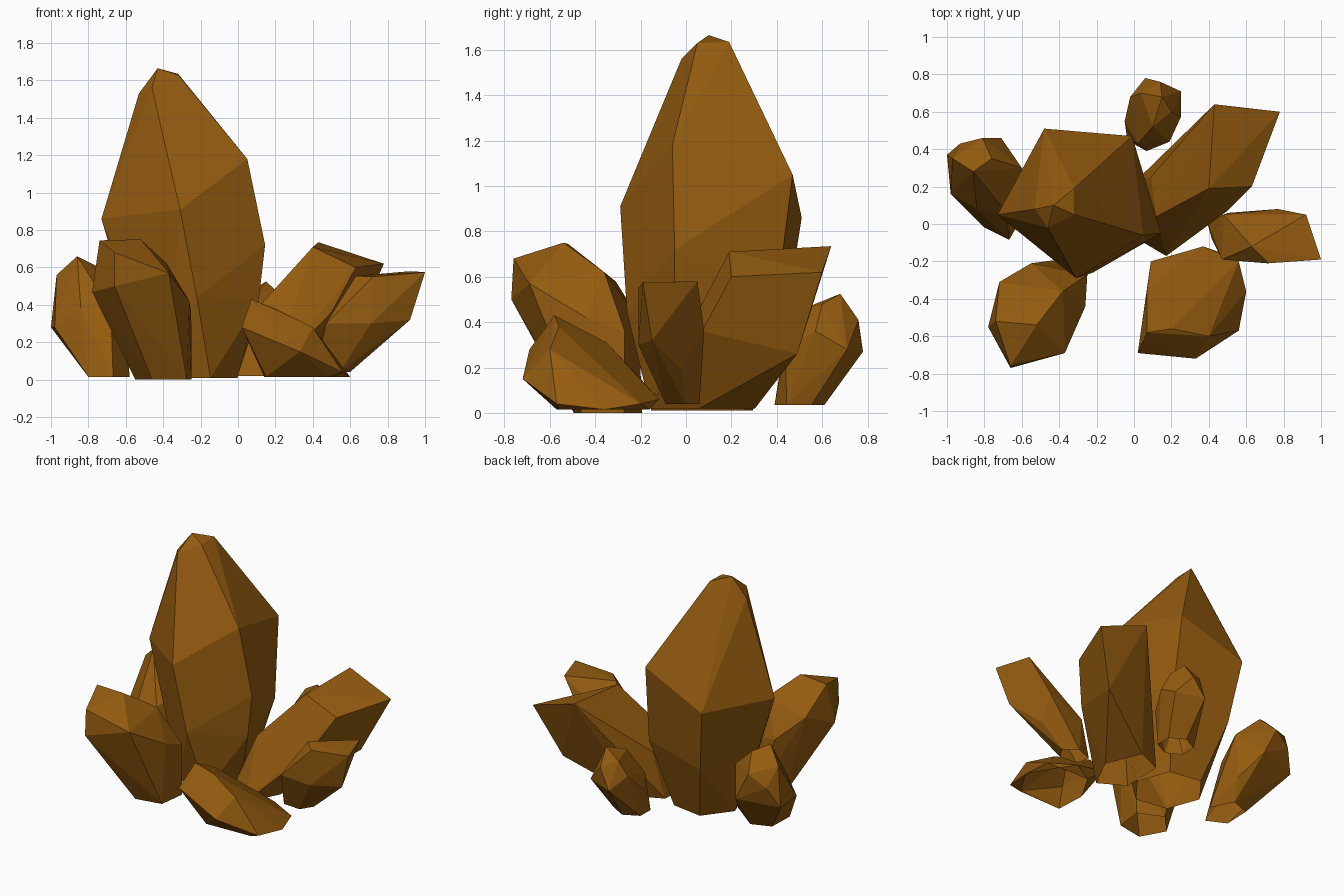
import bpy, bmesh, math

amber = bpy.data.materials.new("amber brown")
amber.diffuse_color = (0.30, 0.107, 0.005, 1)


def foot_ring(x, y, z, rx, ry, sides=5, turn=0.3):
    """Small polygon on which a crystal stands."""
    return [(x + rx * math.cos(turn + i * math.tau / sides),
             y + ry * math.sin(turn + i * math.tau / sides), z) for i in range(sides)]


def crystal(name, foot, girdle, tip):
    """Flat-faced crystal: hull around its foot, widest corners and tip corners."""
    bm = bmesh.new()
    for p in foot_ring(*foot) + girdle + tip:
        bm.verts.new(p)
    hull = bmesh.ops.convex_hull(bm, input=bm.verts)
    loose = set(hull["geom_interior"] + hull["geom_unused"])
    bmesh.ops.delete(bm, geom=[g for g in loose if isinstance(g, bmesh.types.BMVert)],
                     context="VERTS")
    bmesh.ops.dissolve_limit(bm, angle_limit=math.radians(3), verts=bm.verts, edges=bm.edges)
    bmesh.ops.recalc_face_normals(bm, faces=bm.faces)
    # The crystals are open underneath
    under = [f for f in bm.faces
             if f.normal.z < -0.97 and f.calc_center_median().z < foot[2] + 0.02]
    bmesh.ops.delete(bm, geom=under, context="FACES")
    mesh = bpy.data.meshes.new(name)
    bm.to_mesh(mesh)
    bm.free()
    mesh.materials.append(amber)
    bpy.context.collection.objects.link(bpy.data.objects.new(name, mesh))


# Tall central crystal
crystal("main_crystal", (-0.23, 0.07, 0.01, 0.23, 0.24, 6, -1.2),
        [(-0.73, 0.05, 0.86), (-0.48, 0.51, 0.86), (-0.01, 0.47, 1.05),
         (0.05, -0.06, 1.18), (0.145, -0.05, 0.72), (-0.31, -0.29, 0.91),
         (-0.22, -0.26, 0.44), (-0.61, 0.08, 0.45), (-0.42, 0.44, 0.42),
         (0.01, 0.40, 0.50), (0.11, -0.05, 0.42)],
        [(-0.43, 0.10, 1.665), (-0.32, 0.19, 1.635), (-0.32, 0.05, 1.63),
         (-0.46, -0.02, 1.56), (-0.53, 0.08, 1.53)])

# Front left crystal
crystal("front_left_crystal", (-0.39, -0.35, 0.0, 0.16, 0.16, 5, 0.5),
        [(-0.78, -0.55, 0.47), (-0.66, -0.77, 0.50), (-0.37, -0.69, 0.57),
         (-0.26, -0.44, 0.42), (-0.25, -0.27, 0.36), (-0.55, -0.21, 0.42),
         (-0.72, -0.31, 0.58)],
        [(-0.66, -0.76, 0.68), (-0.74, -0.52, 0.745), (-0.52, -0.54, 0.75),
         (-0.38, -0.36, 0.62)])

# Left rear crystal
crystal("left_crystal", (-0.70, 0.07, 0.015, 0.12, 0.16, 5, -1.3),
        [(-1.0, 0.37, 0.28), (-0.98, 0.16, 0.28), (-0.71, 0.46, 0.30),
         (-0.60, 0.30, 0.46), (-0.84, 0.08, 0.38), (-0.93, 0.43, 0.42),
         (-0.68, 0.06, 0.38), (-0.62, 0.30, 0.15)],
        [(-0.97, 0.35, 0.56), (-0.86, 0.28, 0.66), (-0.76, 0.35, 0.61),
         (-0.81, 0.46, 0.50)])

# Large leaning crystal at the right rear
crystal("right_rear_crystal", (0.13, 0.07, 0.02, 0.16, 0.25, 5, -1.3),
        [(0.09, 0.25, 0.34), (0.12, 0.04, 0.40), (0.50, 0.07, 0.36),
         (0.62, 0.49, 0.26), (0.30, 0.0, 0.20)],
        [(0.43, 0.64, 0.735), (0.78, 0.60, 0.62), (0.63, 0.20, 0.60),
         (0.53, 0.27, 0.64), (0.40, 0.19, 0.71)])

# Small leaning crystal on the right
crystal("right_crystal", (0.49, -0.02, 0.04, 0.11, 0.08, 5, 0.2),
        [(0.71, -0.21, 0.30), (0.77, 0.08, 0.36), (0.75, -0.02, 0.19),
         (0.47, -0.19, 0.30), (0.48, 0.05, 0.28), (0.92, -0.15, 0.32)],
        [(1.0, -0.19, 0.575), (0.92, 0.05, 0.58), (0.63, -0.12, 0.555),
         (0.72, -0.21, 0.55)])

# Low crystal lying at the front right
crystal("front_right_crystal", (0.37, -0.36, 0.015, 0.23, 0.23, 6, 0.0),
        [(0.09, -0.20, 0.15), (0.37, -0.12, 0.06), (0.56, -0.20, 0.04),
         (0.56, -0.57, 0.04), (0.33, -0.72, 0.15), (0.15, -0.57, 0.015),
         (0.07, -0.35, 0.31)],
        [(0.07, -0.58, 0.43), (0.02, -0.69, 0.28), (0.20, -0.56, 0.38),
         (0.40, -0.60, 0.28)])

# Small crystal at the back
crystal("back_crystal", (0.07, 0.50, 0.035, 0.12, 0.11, 6, 0.5),
        [(-0.05, 0.55, 0.22), (-0.02, 0.68, 0.36), (0.06, 0.78, 0.27),
         (0.25, 0.71, 0.28), (0.25, 0.57, 0.36), (0.19, 0.44, 0.28),
         (0.02, 0.43, 0.28)],
        [(0.15, 0.68, 0.525), (0.14, 0.76, 0.41), (0.20, 0.60, 0.48),
         (0.04, 0.70, 0.46), (0.10, 0.52, 0.46)])
